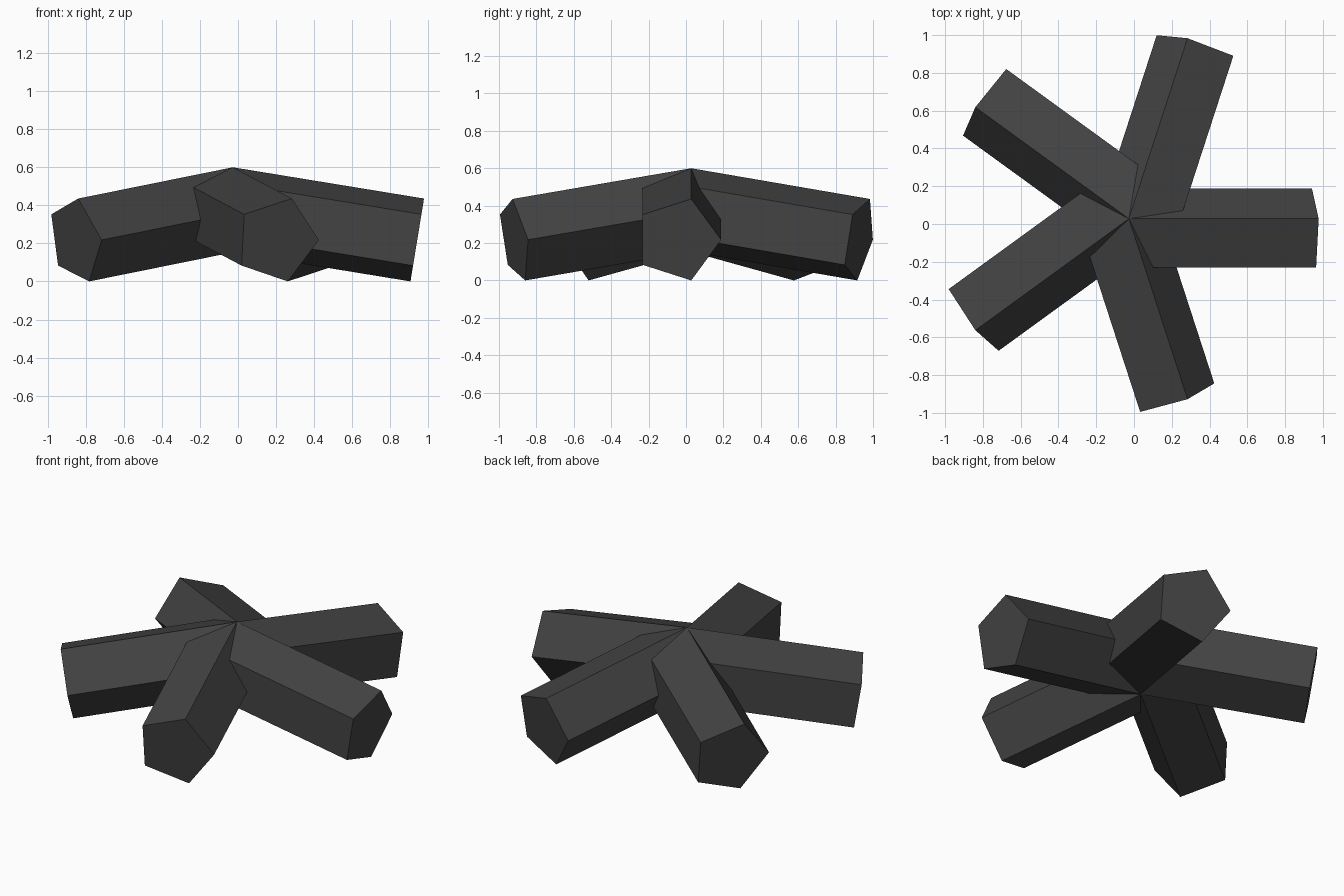
import bpy, bmesh, math
from mathutils import Matrix, Vector

if "Cube" in bpy.data.objects:
    bpy.data.objects.remove(bpy.data.objects["Cube"])

R = 0.232                      # radius of the pentagon section
LENGTH = 1.018                 # arm length
DROOP = math.radians(9.28)     # downward tilt of each arm
HUB = Vector((-0.027, 0.028, 0.60))   # point where all top edges meet

grey = bpy.data.materials.new("dark grey")
grey.diffuse_color = (0.056, 0.056, 0.056, 1)
grey.use_nodes = True
grey.node_tree.nodes["Principled BSDF"].inputs["Base Color"].default_value = grey.diffuse_color

# pentagon section, shifted so its upper ridge lies on the hub point
step = math.tau / 5
ridge = (R * math.cos(step), R * math.sin(step))
section = [(R * math.cos(i * step) - ridge[0], R * math.sin(i * step) - ridge[1])
           for i in range(5)]


def make_arm(index):
    """One drooping pentagonal prism, turned about the hub."""
    bm = bmesh.new()
    inner = [bm.verts.new((0, y, z)) for y, z in section]
    face = bm.faces.new(inner)
    out = bmesh.ops.extrude_face_region(bm, geom=[face], use_keep_orig=True)
    tip = [v for v in out["geom"] if isinstance(v, bmesh.types.BMVert)]
    bmesh.ops.translate(bm, verts=tip, vec=(LENGTH, 0, 0))
    bmesh.ops.recalc_face_normals(bm, faces=bm.faces)
    bm.transform(Matrix.Translation(HUB) @ Matrix.Rotation(index * step, 4, 'Z')
                 @ Matrix.Rotation(DROOP, 4, 'Y'))
    name = f"arm_{index + 1}"
    mesh = bpy.data.meshes.new(name)
    bm.to_mesh(mesh)
    bm.free()
    mesh.materials.append(grey)
    bpy.context.collection.objects.link(bpy.data.objects.new(name, mesh))


# five arms around the hub
for i in range(5):
    make_arm(i)
